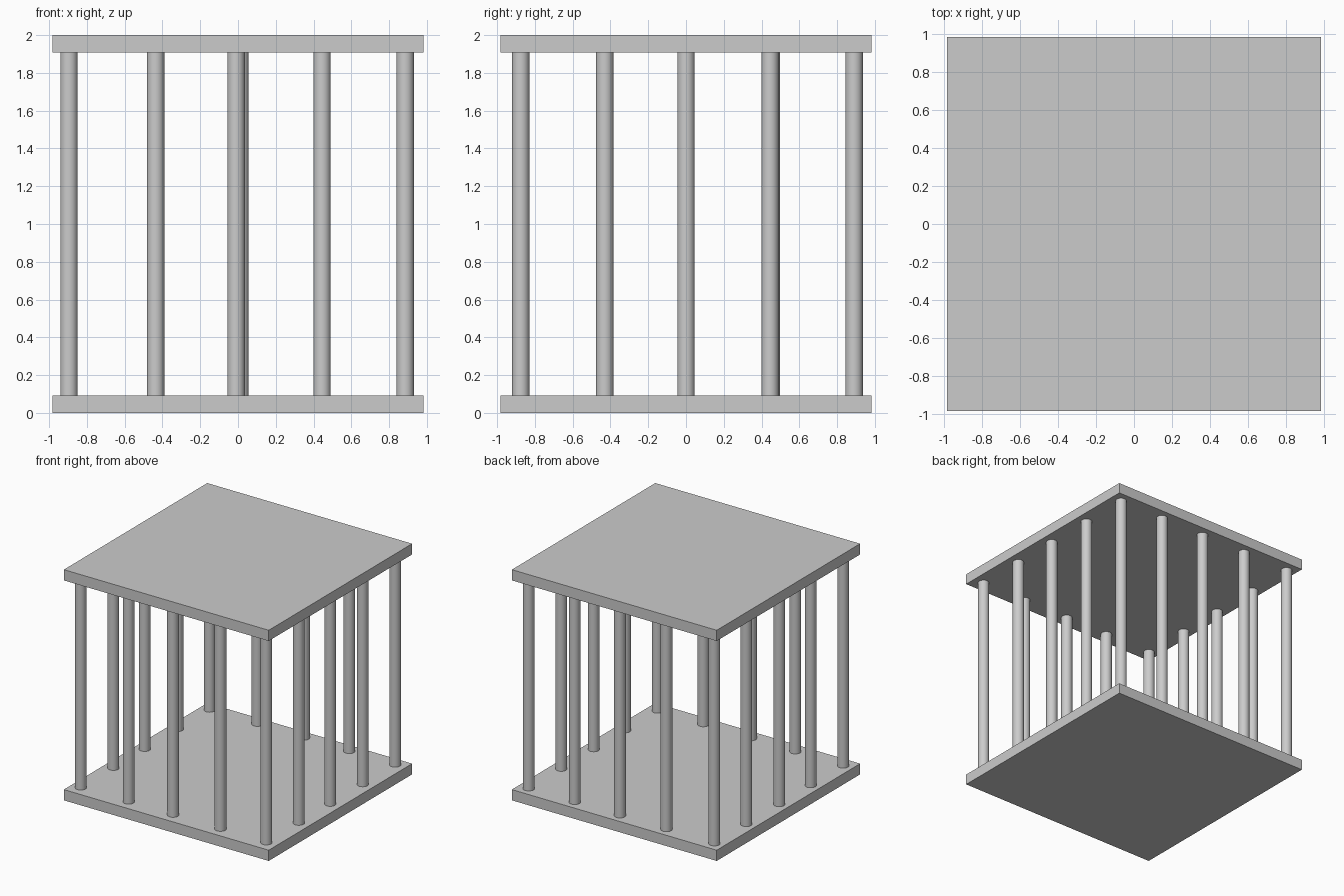
import bpy

cube = bpy.data.objects.get("Cube")
if cube:
    bpy.data.objects.remove(cube, do_unlink=True)

WIDTH, HEIGHT, THICK, RADIUS = 1.965, 2.0, 0.093, 0.046

grey = bpy.data.materials.new("plain grey")
grey.use_nodes = True
colour = (0.6, 0.6, 0.6, 1)
grey.diffuse_color = colour
grey.node_tree.nodes["Principled BSDF"].inputs["Base Color"].default_value = colour


def plate(name, z):
    bpy.ops.mesh.primitive_cube_add(size=1, location=(0, 0, z))
    ob = bpy.context.object
    ob.name = name
    ob.scale = (WIDTH, WIDTH, THICK)
    bpy.ops.object.transform_apply(location=False, rotation=False, scale=True)
    ob.data.materials.append(grey)


def bar(name, x, y):
    bpy.ops.mesh.primitive_cylinder_add(
        vertices=32, radius=RADIUS, depth=HEIGHT - 2 * THICK,
        location=(x, y, HEIGHT / 2))
    ob = bpy.context.object
    ob.name = name
    ob.data.materials.append(grey)
    bpy.ops.object.shade_smooth_by_angle()


# Floor and roof slabs
plate("floor_plate", THICK / 2)
plate("roof_plate", HEIGHT - THICK / 2)

# Corner bars
left, right, front, back = 0.885, -0.895, -0.875, 0.89
for side, x in (("left", left), ("right", right)):
    for end, y in (("front", front), ("back", back)):
        bar(f"{end}_{side}_corner_bar", x, y)

# Three bars between the corners on every side
for i, (fx, bx) in enumerate(((-0.436, -0.436), (-0.01, 0.01), (0.445, 0.445)), 1):
    bar(f"front_bar_{i}", fx, front)
    bar(f"back_bar_{i}", bx, back)
for i, (ly, ry) in enumerate(((-0.43, -0.43), (0.0, 0.0), (0.445, 0.452)), 1):
    bar(f"left_bar_{i}", left, ly)
    bar(f"right_bar_{i}", right, ry)
